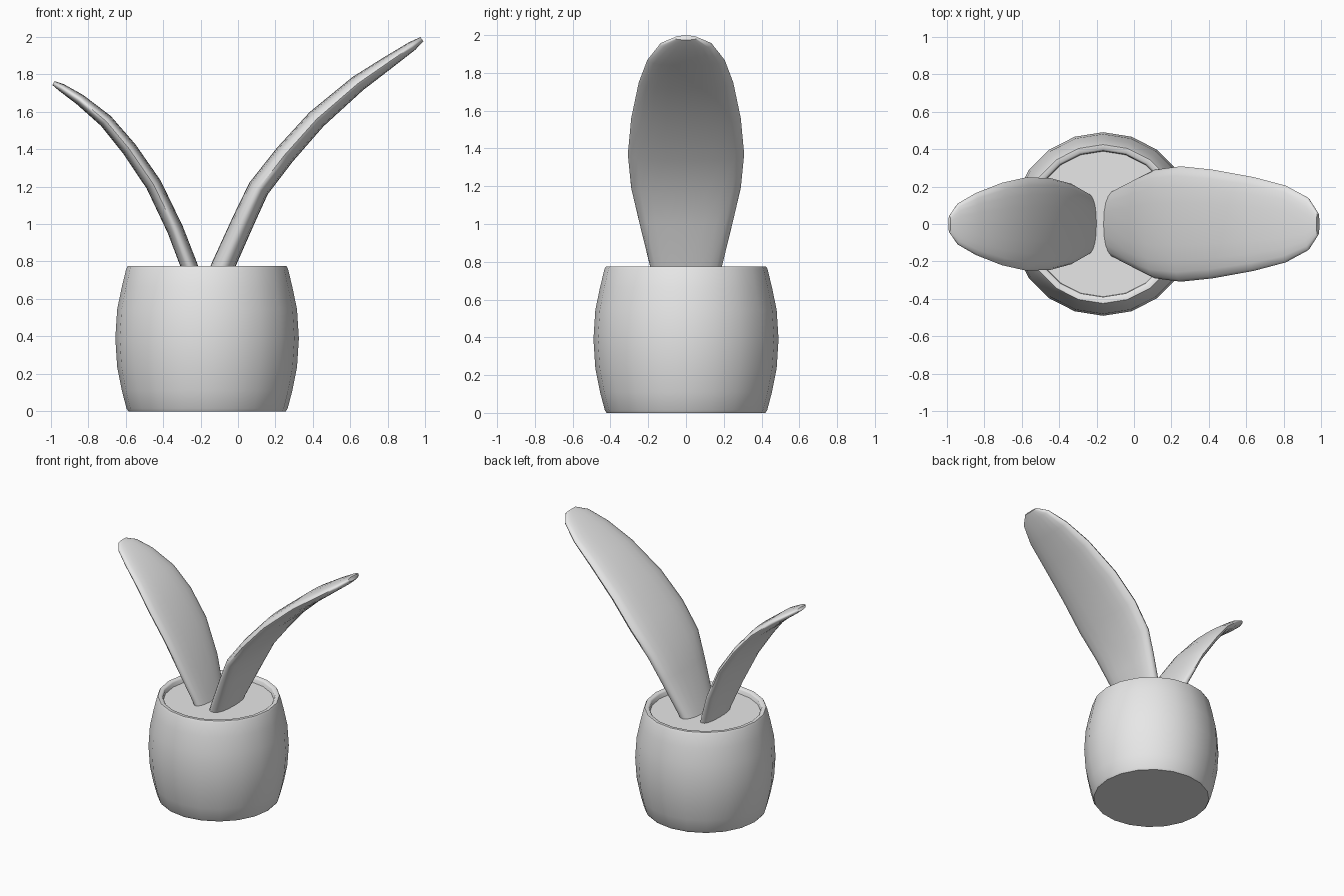
import bpy
import bmesh
from math import cos, sin, pi, copysign, radians
from mathutils import Vector

old = bpy.data.objects.get("Cube")
if old:
    bpy.data.objects.remove(old, do_unlink=True)

POT_X = -0.165

# Single plain clay colour
grey = bpy.data.materials.new("light_grey")
grey.use_nodes = True
grey.diffuse_color = (0.8, 0.8, 0.8, 1)
grey.node_tree.nodes["Principled BSDF"].inputs["Base Color"].default_value = (0.8, 0.8, 0.8, 1)


def loft(name, rings, angle):
    """Skin a list of equal-length closed rings and cap both ends."""
    bm = bmesh.new()
    rows = [[bm.verts.new(p) for p in ring] for ring in rings]
    n = len(rows[0])
    for a, b in zip(rows, rows[1:]):
        for i in range(n):
            j = (i + 1) % n
            bm.faces.new((a[i], a[j], b[j], b[i]))
    bm.faces.new(rows[0])
    bm.faces.new(rows[-1])
    bmesh.ops.recalc_face_normals(bm, faces=bm.faces)
    mesh = bpy.data.meshes.new(name)
    bm.to_mesh(mesh)
    bm.free()
    mesh.materials.append(grey)
    obj = bpy.data.objects.new(name, mesh)
    bpy.context.collection.objects.link(obj)
    bpy.ops.object.select_all(action="DESELECT")
    obj.select_set(True)
    bpy.context.view_layer.objects.active = obj
    bpy.ops.object.shade_smooth_by_angle(angle=radians(angle))
    return obj


def circle(r, z, sides=20):
    return [(POT_X + r * cos(2 * pi * i / sides), r * sin(2 * pi * i / sides), z)
            for i in range(sides)]


def leaf(name, rows, sides=20, power=0.85):
    """Rows hold centre x, centre z, half width and half thickness."""
    centres = [Vector((x, 0, z)) for x, z, w, t in rows]
    rings = []
    for k, (x, z, w, t) in enumerate(rows):
        along = centres[min(k + 1, len(rows) - 1)] - centres[max(k - 1, 0)]
        normal = along.cross(Vector((0, 1, 0))).normalized()
        ring = []
        for i in range(sides):
            a = 2 * pi * i / sides
            u = copysign(abs(cos(a)) ** power, cos(a)) * w
            v = copysign(abs(sin(a)) ** power, sin(a)) * t
            ring.append(centres[k] + Vector((0, u, 0)) + normal * v)
        rings.append(ring)
    return loft(name, rings, 60)


# Barrel-shaped pot with a rounded rim and a recessed inside
pot_profile = [(0.42, 0), (0.43, 0.015), (0.455, 0.11), (0.48, 0.235), (0.49, 0.39),
               (0.48, 0.545), (0.455, 0.665), (0.432, 0.76), (0.424, 0.775),
               (0.4, 0.775), (0.39, 0.765), (0.386, 0.70)]
loft("pot", [circle(r, z) for r, z in pot_profile], 50)

# Flat soil disc inside the rim
loft("soil", [circle(0.388, 0.705), circle(0.388, 0.735)], 30)

# Large leaf arching to one side
leaf("large_leaf", [
    (-0.125, 0.66, 0.165, 0.062), (-0.08, 0.775, 0.19, 0.062),
    (0.03, 1.02, 0.25, 0.06), (0.11, 1.19, 0.29, 0.058),
    (0.25, 1.37, 0.308, 0.056), (0.42, 1.56, 0.29, 0.053),
    (0.64, 1.75, 0.25, 0.045), (0.81, 1.868, 0.205, 0.035),
    (0.93, 1.95, 0.14, 0.026), (0.982, 1.986, 0.06, 0.014)])

# Small leaf arching to the other side
leaf("small_leaf", [
    (-0.225, 0.66, 0.145, 0.045), (-0.26, 0.775, 0.17, 0.045),
    (-0.335, 0.97, 0.215, 0.044), (-0.45, 1.21, 0.246, 0.043),
    (-0.58, 1.40, 0.248, 0.041), (-0.705, 1.55, 0.22, 0.037),
    (-0.845, 1.665, 0.165, 0.03), (-0.94, 1.727, 0.11, 0.022),
    (-0.985, 1.752, 0.045, 0.012)])
